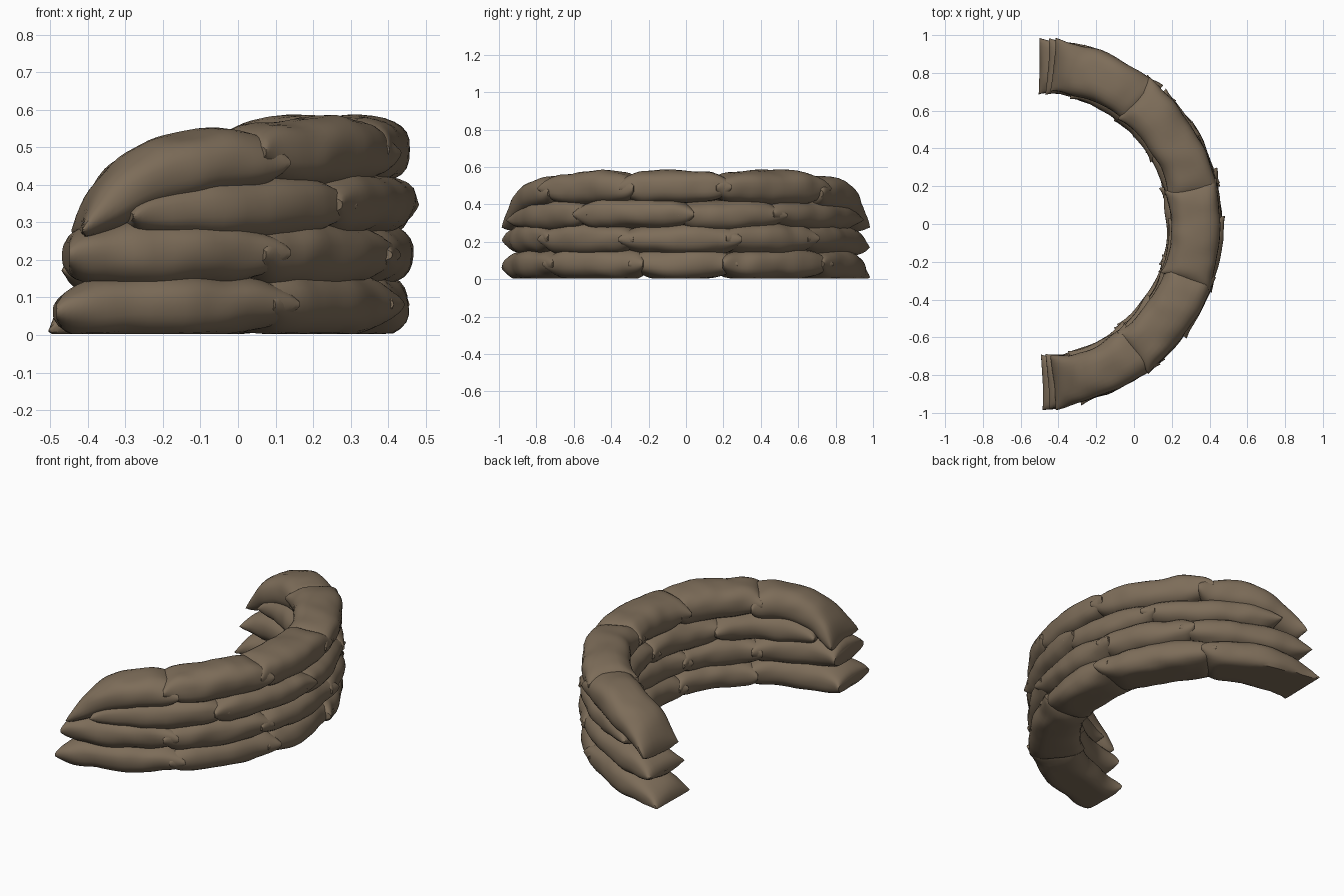
import bpy, bmesh, math
from mathutils import Vector, noise

if "Cube" in bpy.data.objects:
    bpy.data.objects.remove(bpy.data.objects["Cube"])

CX, R = -0.514, 0.840          # centre and mid radius of the curved wall

burlap = bpy.data.materials.new("brown burlap")
burlap.diffuse_color = (0.205, 0.152, 0.100, 1)
burlap.use_nodes = True
burlap.node_tree.nodes["Principled BSDF"].inputs["Base Color"].default_value = burlap.diffuse_color


def spow(v, p):
    return math.copysign(abs(v) ** p, v)


def bag(name, a0, a1, z0, z1, width, dr, droop, end, tips, seed):
    """Pillow-shaped sack bent along the arc from angle a0 to a1 (degrees).
    end = -1 / 1 marks which tip droops; tips = height left at each tip."""
    nu, nv = 28, 28
    bm = bmesh.new()
    rings = []
    h, zc = z1 - z0, (z0 + z1) / 2
    off = Vector((seed * 3.7, seed * 1.9, seed * 5.3))
    for i in range(nu + 1):
        u = math.sin((2 * i / nu - 1) * math.pi / 2) * 0.6 + (2 * i / nu - 1) * 0.4
        e = abs(u)
        tip = tips[0] if u < 0 else tips[1]
        hf = tip + (1 - tip) * max(0, 1 - e ** 4.5) ** 0.6
        wf = 0.96 + 0.10 * e ** 6
        t = max(0.0, (u * end + 1) / 2) if end else 0
        ring = []
        for j in range(nv):
            f = 2 * math.pi * j / nv
            c, s = spow(math.cos(f), 0.75), spow(math.sin(f), 0.85)
            # ears: corners of each tip stick out a little
            uu = u * (1 + 0.03 * e ** 8 * (abs(c) - 0.6))
            ang = math.radians((a0 + a1) / 2 + uu * (a1 - a0) / 2)
            rad = R + dr + c * width / 2 * wf
            z = zc + s * h / 2 * hf - droop * t ** 3.2
            p = Vector((CX + rad * math.cos(ang), rad * math.sin(ang), z))
            # lumps, plus gathers running in from the tips
            n = noise.noise(p * 5 + off) * 0.016 + noise.noise(p * 11 + off) * 0.007
            n += 0.006 * e ** 3 * (1 - e ** 8) * math.sin(5 * f + seed)
            out = Vector((c * math.cos(ang), c * math.sin(ang), s))
            p += out * n * (0.3 + 0.7 * hf)
            p.z = max(p.z, 0.003)
            ring.append(bm.verts.new(p))
        rings.append(ring)
    for a, b in zip(rings, rings[1:]):
        for j in range(nv):
            k = (j + 1) % nv
            bm.faces.new((a[j], a[k], b[k], b[j]))
    bm.faces.new(rings[0][::-1])
    bm.faces.new(rings[-1])
    bmesh.ops.recalc_face_normals(bm, faces=bm.faces)
    me = bpy.data.meshes.new(name)
    bm.to_mesh(me)
    bm.free()
    me.materials.append(burlap)
    ob = bpy.data.objects.new(name, me)
    bpy.context.collection.objects.link(ob)
    bpy.ops.object.select_all(action='DESELECT')
    ob.select_set(True)
    bpy.context.view_layer.objects.active = ob
    bpy.ops.object.shade_smooth_by_angle(angle=math.radians(40))


# courses: name, z range, width, radial shift, joint angles,
#          droop at (-y, +y) end, seam height at (-y, +y) end
courses = [
    ("bottom_sandbag", -0.005, 0.168, 0.285, -0.008, (-88, -49, -16, 14, 51, 89), (0.02, 0.07), (0.35, 0.07)),
    ("second_sandbag", 0.128, 0.302, 0.285, 0.000, (-86, -51, -19, 15, 44, 86), (0.01, 0.04), (0.45, 0.10)),
    ("third_sandbag", 0.262, 0.428, 0.285, 0.000, (-76, -35, 0, 31, 75), (0.03, 0.03), (0.2, 0.2)),
    ("top_sandbag", 0.395, 0.582, 0.268, 0.004, (-84, -51, -19, 12, 50, 84), (0.18, 0.18), (0.10, 0.10)),
]
seed = 0
for name, z0, z1, width, dr, joints, droops, seams in courses:
    last = len(joints) - 2
    for i in range(last + 1):
        seed += 1
        first, final = i == 0, i == last
        end = -1 if first else 1 if final else 0
        droop = droops[0] if first else droops[1] if final else 0
        lift = 0.004 * math.sin(seed * 2.3) if z0 > 0 else 0
        if name == "top_sandbag" and end:
            lift = -0.03                        # end sacks sag lower than the middle ones
        a0 = joints[i] - (0 if first else 2.2)
        a1 = joints[i + 1] + (0 if final else 2.2)
        tips = (seams[0] if first else 0.3, seams[1] if final else 0.3)
        bag(f"{name}_{i + 1}", a0, a1, z0 + lift, z1 + lift, width,
            dr + 0.005 * math.sin(seed * 1.7), droop, end, tips, seed)
